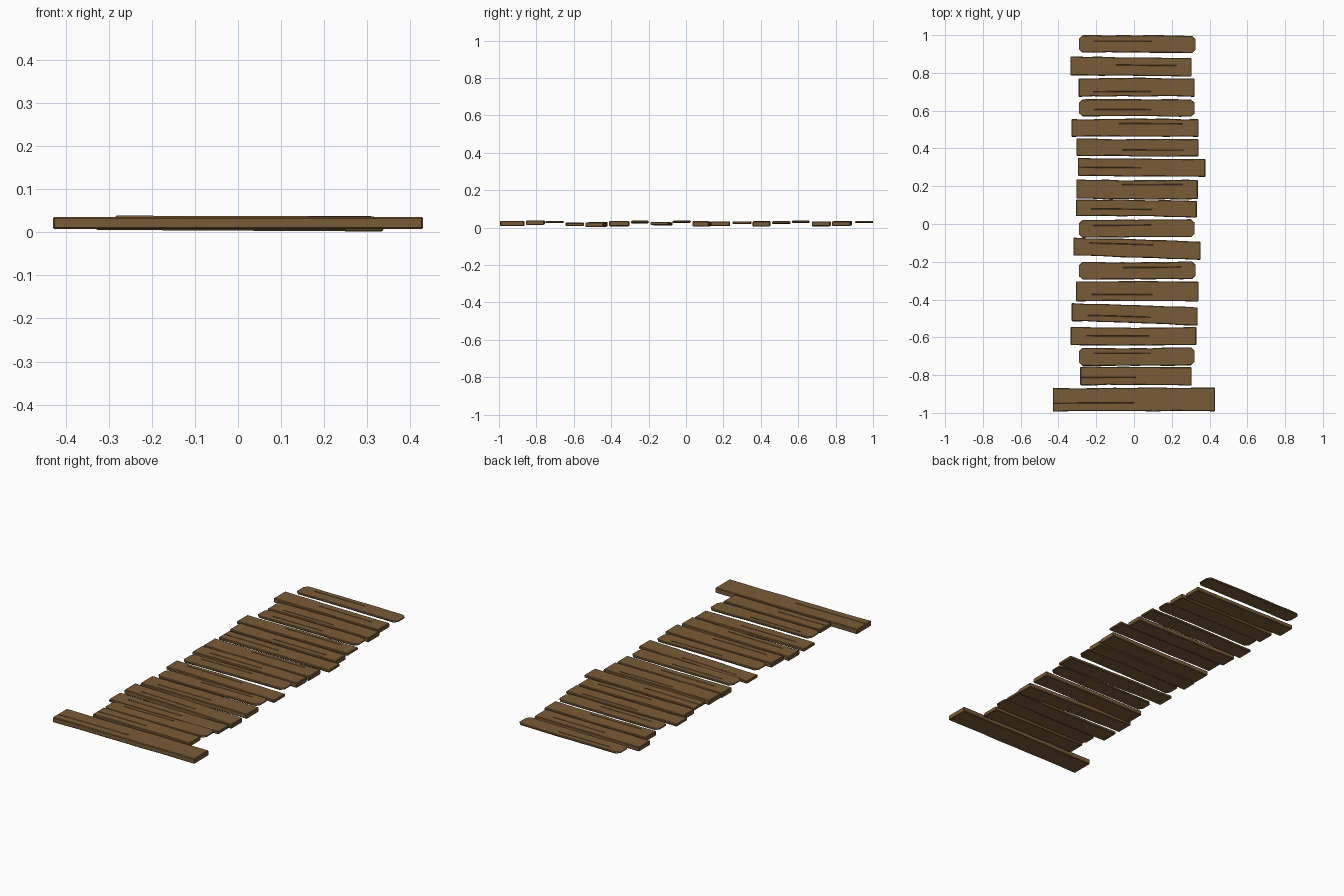
import bpy, bmesh, random

random.seed(4)
wood = bpy.data.materials.new("brown_wood")
wood.diffuse_color = (0.19, 0.105, 0.038, 1)

# x left, x right, y centre at left end, y centre at right end, width, z bottom, z top, clipped ends
PLANKS = [
    (-0.43, 0.43, -0.931, -0.929, 0.125, 0.008, 0.036, 0),
    (-0.285, 0.305, -0.805, -0.807, 0.098, 0.016, 0.038, 0),
    (-0.29, 0.32, -0.703, -0.700, 0.095, 0.024, 0.036, 1),
    (-0.335, 0.33, -0.593, -0.593, 0.096, 0.010, 0.026, 0),
    (-0.33, 0.337, -0.467, -0.490, 0.096, 0.004, 0.029, 0),
    (-0.307, 0.341, -0.357, -0.358, 0.106, 0.008, 0.034, 0),
    (-0.29, 0.325, -0.247, -0.245, 0.093, 0.024, 0.036, 1),
    (-0.32, 0.353, -0.120, -0.142, 0.096, 0.013, 0.029, 0),
    (-0.29, 0.32, -0.026, -0.022, 0.095, 0.025, 0.037, 1),
    (-0.307, 0.333, 0.085, 0.078, 0.088, 0.006, 0.034, 0),
    (-0.305, 0.338, 0.185, 0.183, 0.102, 0.008, 0.034, 0),
    (-0.297, 0.378, 0.302, 0.297, 0.096, 0.020, 0.034, 0),
    (-0.304, 0.341, 0.407, 0.404, 0.092, 0.008, 0.034, 0),
    (-0.332, 0.341, 0.508, 0.508, 0.094, 0.020, 0.034, 0),
    (-0.29, 0.32, 0.615, 0.613, 0.090, 0.025, 0.037, 1),
    (-0.293, 0.32, 0.722, 0.722, 0.098, 0.008, 0.033, 0),
    (-0.336, 0.304, 0.837, 0.830, 0.100, 0.010, 0.034, 0),
    (-0.29, 0.325, 0.953, 0.950, 0.092, 0.025, 0.036, 1),
]


def plank(name, xl, xr, yl, yr, w, z0, z1, clipped):
    """Loft chamfered rings along x, with a shallow crack in the top."""
    bm = bmesh.new()
    c = 0.0035
    length = xr - xl
    tip = 0.018 if clipped else c
    steps = [0, tip / length] + [i / 8 for i in range(1, 8)] + [1 - tip / length, 1]
    crack = random.uniform(-0.28, 0.28) * w
    first = random.choice([2, 3, 5])
    bend = random.uniform(-0.003, 0.003)
    tilt = random.uniform(-0.002, 0.002)
    rings = []
    for i, t in enumerate(steps):
        end = i in (0, len(steps) - 1)
        x = xl + t * length
        y = yl + (yr - yl) * t + bend * 4 * t * (1 - t)
        h = w / 2
        if end:
            h = w * 0.32 if clipped else h - c
        elif i not in (1, len(steps) - 2):
            h += random.uniform(-0.0025, 0.0015)
        inset = c * 0.8 if end else 0
        dz = tilt * (2 * t - 1)
        a, b = z0 + inset + dz, z1 - inset + dz
        depth = 0.004 if first <= i <= first + 2 else 0
        k = 0.0022
        section = [(-h + c, a), (h - c, a), (h, a + c), (h, b - c), (h - c, b),
                   (crack + k, b), (crack, b - depth), (crack - k, b),
                   (-h + c, b), (-h, b - c), (-h, a + c)]
        rings.append([bm.verts.new((x, y + p, z)) for p, z in section])
    n = len(rings[0])
    for r, s in zip(rings, rings[1:]):
        for j in range(n):
            bm.faces.new((r[j], r[(j + 1) % n], s[(j + 1) % n], s[j]))
    bm.faces.new(rings[0])
    bm.faces.new(rings[-1])
    bmesh.ops.recalc_face_normals(bm, faces=bm.faces)
    mesh = bpy.data.meshes.new(name)
    bm.to_mesh(mesh)
    bm.free()
    mesh.materials.append(wood)
    bpy.context.collection.objects.link(bpy.data.objects.new(name, mesh))


# Walkway: wide end board first, then the cross planks
for i, p in enumerate(PLANKS):
    plank("end_board" if i == 0 else f"plank_{i:02d}", *p)
